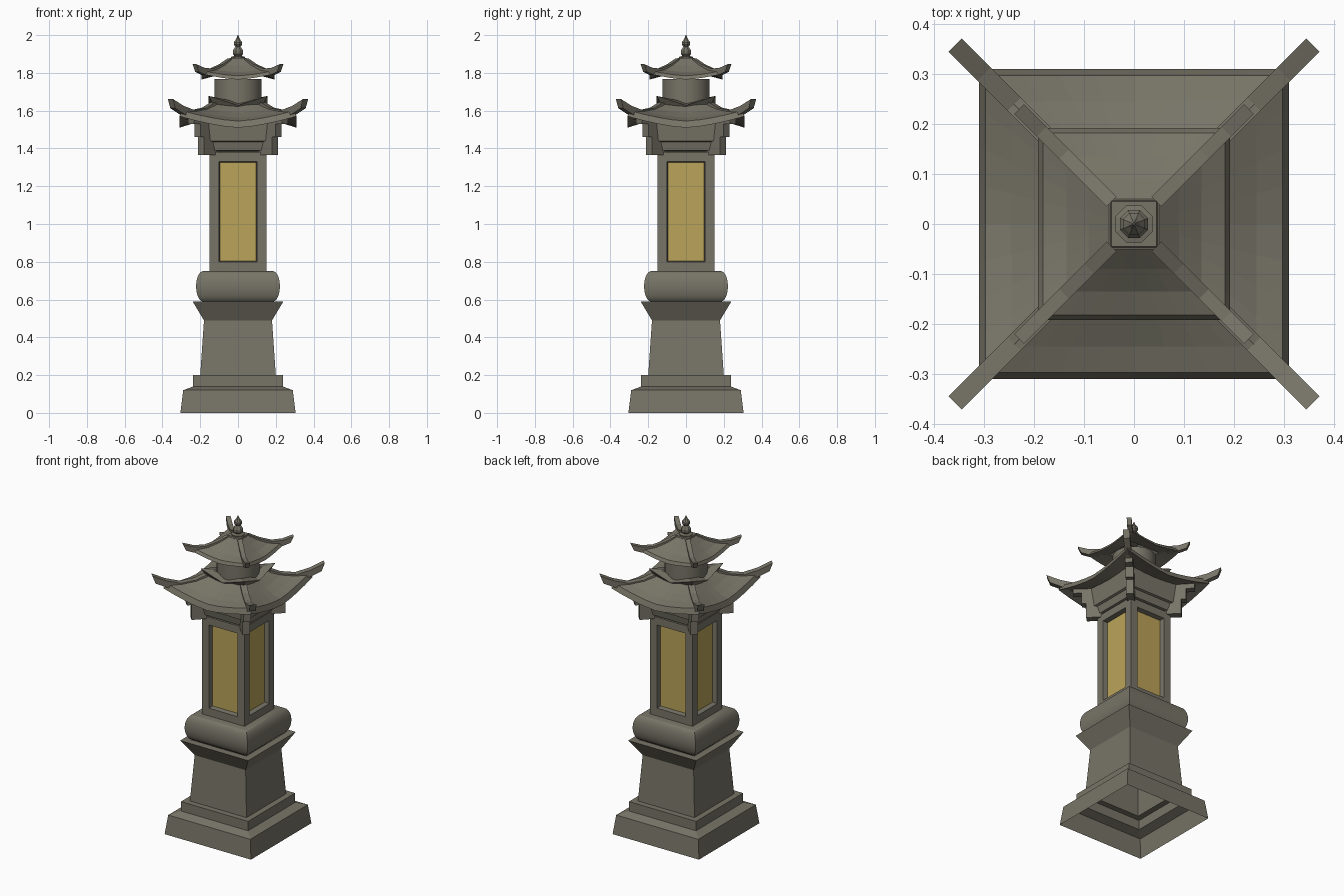
import bpy, bmesh, math
from mathutils import Matrix, Vector

if "Cube" in bpy.data.objects:
    bpy.data.objects.remove(bpy.data.objects["Cube"])


def material(name, rgb):
    m = bpy.data.materials.new(name)
    m.diffuse_color = (*rgb, 1)
    m.use_nodes = True
    m.node_tree.nodes["Principled BSDF"].inputs["Base Color"].default_value = m.diffuse_color
    return m


STONE = material("weathered stone", (0.185, 0.175, 0.135))
GLASS = material("amber window", (0.50, 0.37, 0.10))


def finish(name, bm, smooth=False):
    me = bpy.data.meshes.new(name)
    bm.to_mesh(me)
    bm.free()
    ob = bpy.data.objects.new(name, me)
    bpy.context.collection.objects.link(ob)
    me.materials.append(STONE)
    if smooth:
        bpy.ops.object.select_all(action='DESELECT')
        ob.select_set(True)
        bpy.context.view_layer.objects.active = ob
        bpy.ops.object.shade_smooth_by_angle(angle=math.radians(35))
    return ob


def square_loft(name, rings, n=1, cap=False, smooth=False):
    """Loft square rings (half width, z at mid side, z at corner), bottom to top."""
    bm = bmesh.new()
    loops = []
    for h, zm, zc in rings:
        loop = []
        for side in range(4):
            rot = Matrix.Rotation(side * math.pi / 2, 3, 'Z')
            for i in range(n):
                t = -1 + 2 * i / n
                z = zm + (zc - zm) * abs(t) ** 1.5
                loop.append(bm.verts.new(rot @ Vector((h * t, -h, z))))
        loops.append(loop)
    for a, b in zip(loops, loops[1:]):
        for i in range(len(a)):
            j = (i + 1) % len(a)
            bm.faces.new((a[i], a[j], b[j], b[i]))
    if cap:
        bm.faces.new(loops[-1])
    return finish(name, bm, smooth)


def corner_beams(name, top, bottom, width):
    """Extruded (d, z) outline along each of the four diagonals, x = y = d."""
    bm = bmesh.new()
    outline = bottom + top[::-1]
    m = len(top)
    for k in range(4):
        rot = Matrix.Rotation(math.pi / 4 + k * math.pi / 2, 3, 'Z')
        a, b = [[bm.verts.new(rot @ Vector((d * math.sqrt(2), y, z))) for d, z in outline]
                for y in (-width / 2, width / 2)]
        for i in range(m - 1):  # side faces as quads
            bm.faces.new((a[i], a[i + 1], a[-2 - i], a[-1 - i]))
            bm.faces.new((b[-1 - i], b[-2 - i], b[i + 1], b[i]))
        for i in range(len(a)):
            j = (i + 1) % len(a)
            bm.faces.new((b[i], b[j], a[j], a[i]))
    bmesh.ops.recalc_face_normals(bm, faces=bm.faces)
    return finish(name, bm)


def lathe(name, profile, n, smooth=False):
    bm = bmesh.new()
    rows = [[bm.verts.new((r * math.cos(2 * math.pi * (i + .5) / n),
                           r * math.sin(2 * math.pi * (i + .5) / n), z))
             for i in range(n)] for r, z in profile]
    for a, b in zip(rows, rows[1:]):
        for i in range(n):
            j = (i + 1) % n
            bm.faces.new((a[i], a[j], b[j], b[i]))
    bm.faces.new(rows[-1])
    return finish(name, bm, smooth)


def flat(pts):
    return [(h, z, z) for h, z in pts]


# Stepped base and tapered pedestal, open underneath
square_loft("pedestal", flat([(.305, 0), (.29, .12), (.237, .14), (.237, .2), (.2, .2),
                              (.18, .49), (.24, .59), (.195, .59)]))

# Rounded cushion
bulge = [(.185 + .037 * math.cos(a), .67 + .08 * math.sin(a))
         for a in (math.radians(-80 + 16 * i) for i in range(11))]
square_loft("cushion", flat([(.19, .588)] + bulge + [(.188, .75)]), cap=True, smooth=True)

# Lantern shaft with recessed windows on all four sides
bm = bmesh.new()
bmesh.ops.create_cube(bm, size=1, matrix=Matrix.Translation((0, 0, 1.065))
                      @ Matrix.Diagonal((.3, .3, .63, 1)))
bm.normal_update()
walls = [f for f in bm.faces if abs(f.normal.z) < .5]
bmesh.ops.inset_individual(bm, faces=walls, thickness=.07)
bmesh.ops.inset_individual(bm, faces=walls, thickness=.006, depth=-.03)
for f in walls:
    f.material_index = 1
finish("lantern_shaft", bm).data.materials.append(GLASS)

# Cornice under the eaves
square_loft("cornice", flat([(.14, 1.375), (.135, 1.385), (.155, 1.39), (.165, 1.435),
                             (.178, 1.44), (.19, 1.56)]))

# Stepped corner brackets
for i, (d, z0, z1) in enumerate([(.195, 1.365, 1.46), (.215, 1.46, 1.535), (.25, 1.53, 1.585)]):
    corner_beams(f"corner_bracket_{i + 1}", [(.12, z1), (d, z1)], [(.12, z0), (d, z0)], .045)

# Lower roof with swept eaves
square_loft("lower_roof", [(.18, 1.55, 1.56), (.31, 1.51, 1.57), (.297, 1.545, 1.60),
                           (.245, 1.562, 1.602), (.19, 1.59, 1.612), (.135, 1.63, 1.635),
                           (.1, 1.64, 1.64)], n=8)
corner_beams("lower_ridge",
             [(.13, 1.645), (.18, 1.615), (.24, 1.602), (.3, 1.625), (.358, 1.662)],
             [(.13, 1.6), (.18, 1.57), (.245, 1.557), (.295, 1.58), (.345, 1.613)], .038)

# Flared collar and round drum between the roofs
square_loft("collar", [(.128, 1.61, 1.625), (.155, 1.628, 1.678), (.1, 1.645, 1.66)], n=2)
lathe("drum", [(.125, 1.62), (.125, 1.768)], 32, smooth=True)

# Upper roof
square_loft("upper_roof", [(.1, 1.79, 1.79), (.192, 1.765, 1.795), (.182, 1.785, 1.81),
                           (.135, 1.805, 1.818), (.09, 1.838, 1.842), (.05, 1.873, 1.873)],
            n=8, cap=True)
corner_beams("upper_ridge",
             [(.045, 1.877), (.09, 1.846), (.14, 1.823), (.185, 1.826), (.23, 1.846)],
             [(.045, 1.845), (.09, 1.812), (.14, 1.788), (.185, 1.79), (.217, 1.806)], .028)

# Faceted finial
square_loft("finial_plinth", flat([(.05, 1.865), (.045, 1.88)]), cap=True)
lathe("finial", [(.04, 1.875), (.04, 1.885), (.02, 1.889), (.03, 1.9), (.03, 1.918), (.02, 1.932),
                 (.014, 1.937), (.024, 1.95), (.024, 1.962), (.012, 1.977), (.007, 1.987),
                 (.002, 2.0)], 8)
